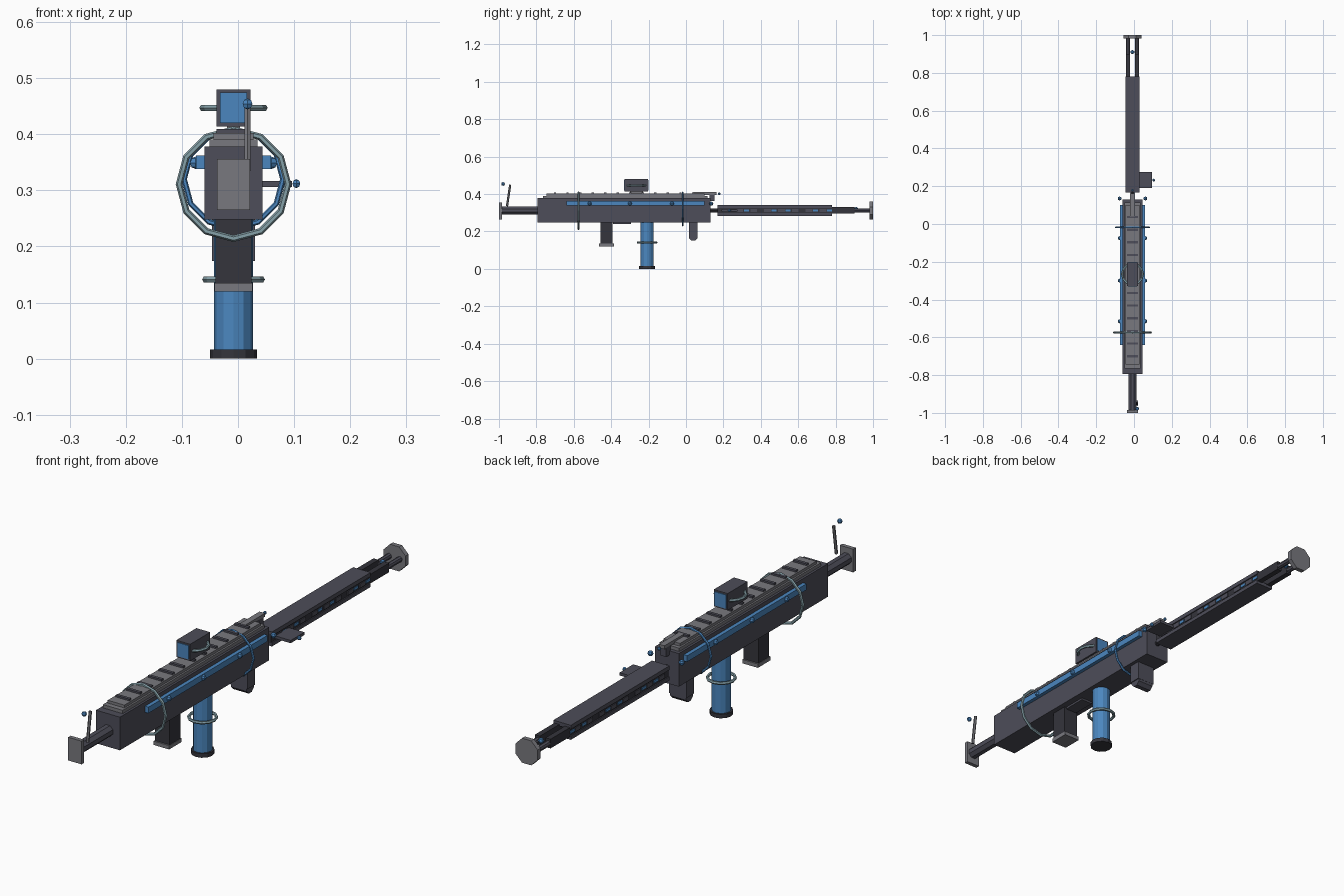
import bpy, math
from mathutils import Vector

if "Cube" in bpy.data.objects:
    bpy.data.objects.remove(bpy.data.objects["Cube"])

CX = -0.008  # centre line of the body


def material(name, rgb):
    m = bpy.data.materials.new(name)
    m.diffuse_color = (*rgb, 1)
    m.use_nodes = True
    m.node_tree.nodes["Principled BSDF"].inputs["Base Color"].default_value = m.diffuse_color
    return m


DARK = material("dark", (0.075, 0.075, 0.10))
BLACK = material("black", (0.035, 0.035, 0.045))
GREY = material("grey", (0.19, 0.19, 0.21))
BLUE = material("blue", (0.07, 0.24, 0.52))
PALE = material("pale", (0.24, 0.36, 0.40))


def finish(name, mat):
    o = bpy.context.object
    o.name = name
    o.data.materials.append(mat)
    return o


def box(name, x, y, z, mat):
    """Box from (min, max) pairs."""
    c = [(a + b) / 2 for a, b in (x, y, z)]
    bpy.ops.mesh.primitive_cube_add(size=1, location=c)
    o = finish(name, mat)
    o.scale = [b - a for a, b in (x, y, z)]
    return o


def cbox(name, half, y, z, mat):
    """Box centred on the body line."""
    return box(name, (CX - half, CX + half), y, z, mat)


def rod(name, a, b, r, mat, sides=8, r2=None, turn=0.0):
    a, b = Vector(a), Vector(b)
    d = b - a
    bpy.ops.mesh.primitive_cone_add(vertices=sides, radius1=r, radius2=r if r2 is None else r2,
                                    depth=d.length, location=(a + b) / 2)
    o = finish(name, mat)
    o.rotation_mode = 'QUATERNION'
    o.rotation_quaternion = d.to_track_quat('Z', 'Y')
    if turn:
        for v in o.data.vertices:
            x, y = v.co.x, v.co.y
            v.co.x = x * math.cos(turn) - y * math.sin(turn)
            v.co.y = x * math.sin(turn) + y * math.cos(turn)
    return o


def ring(name, loc, r, minor, mat, upright=False):
    bpy.ops.mesh.primitive_torus_add(major_segments=12, minor_segments=6, major_radius=r,
                                     minor_radius=minor, location=loc,
                                     rotation=(math.pi / 2 if upright else 0, 0, 0))
    return finish(name, mat)


def knob(name, loc, r=0.010):
    bpy.ops.mesh.primitive_uv_sphere_add(segments=6, ring_count=4, radius=r, location=loc)
    return finish(name, BLUE)


# Receiver body and stepped top rail
cbox("body", 0.052, (-0.795, 0.13), (0.248, 0.378), DARK)
cbox("rail_base", 0.043, (-0.765, 0.115), (0.378, 0.391), GREY)
cbox("rail_top", 0.036, (-0.745, 0.10), (0.391, 0.402), GREY)
for i in range(12):
    y = -0.70 + i * 0.067
    cbox("rail_rib", 0.030, (y - 0.006, y + 0.006), (0.400, 0.409), DARK)

# Side strips with bolts
for s in (-1, 1):
    x = CX + s * 0.059
    box("side_strip", (x - 0.008, x + 0.008), (-0.64, 0.10), (0.338, 0.362), BLUE)
    for y in (-0.515, -0.30, -0.075, 0.135):
        knob("strip_bolt", (CX + s * 0.068, y, 0.349), 0.011)

# Energy rings
ring("rear_ring", (CX, -0.575, 0.311), 0.097, 0.006, PALE, True)
ring("front_ring", (CX, -0.018, 0.320), 0.088, 0.005, BLUE, True)
ring("grip_ring", (CX, -0.208, 0.141), 0.050, 0.006, PALE)
ring("scope_ring", (CX, -0.265, 0.447), 0.055, 0.006, PALE)

# Scope
cbox("scope_mount", 0.012, (-0.30, -0.23), (0.400, 0.418), GREY)
cbox("scope_body", 0.030, (-0.328, -0.204), (0.414, 0.480), DARK)
for y in (-0.329, -0.203):
    cbox("scope_lens", 0.024, (y - 0.002, y + 0.002), (0.420, 0.474), BLUE)

# Stock tube, butt plate, antenna
rod("stock_tube", (CX, -0.99, 0.312), (CX, -0.79, 0.312), 0.023, DARK, 8, turn=math.pi / 8)
cbox("butt_plate", 0.029, (-1.0, -0.984), (0.265, 0.356), GREY)
rod("antenna", (0.017, -0.957, 0.335), (0.017, -0.940, 0.450), 0.006, GREY, 6)
knob("antenna_tip", (0.017, -0.978, 0.454))

# Magazine, trigger strip, main grip
cbox("magazine", 0.032, (-0.458, -0.392), (0.134, 0.25), BLACK)
cbox("magazine_base", 0.034, (-0.464, -0.386), (0.120, 0.135), GREY)
cbox("trigger_strip", 0.025, (-0.39, -0.295), (0.240, 0.25), DARK)
rod("main_grip", (CX, -0.208, 0.012), (CX, -0.208, 0.25), 0.035, BLUE, 12)
rod("grip_cap", (CX, -0.208, 0.0), (CX, -0.208, 0.016), 0.042, BLACK, 12)

# Foregrip with rounded end
cbox("foregrip", 0.038, (0.016, 0.062), (0.174, 0.25), DARK)
rod("foregrip_end", (CX - 0.034, 0.039, 0.173), (CX + 0.034, 0.039, 0.173), 0.024, DARK, 8,
    turn=math.pi / 8)

# Front sight bracket
cbox("sight_bar", 0.012, (0.04, 0.162), (0.396, 0.410), GREY)
cbox("sight_post", 0.012, (0.125, 0.152), (0.362, 0.398), DARK)
knob("sight_tip", (CX, 0.178, 0.402), 0.007)

# Barrel: link, plates, twin rails, vents
rod("barrel_link", (CX, 0.12, 0.312), (CX, 0.19, 0.312), 0.010, BLACK, 8)
cbox("barrel_top_plate", 0.038, (0.168, 0.78), (0.325, 0.341), DARK)
cbox("barrel_bottom_plate", 0.038, (0.168, 0.78), (0.284, 0.299), DARK)
for s in (-1, 1):
    x = CX + s * 0.023
    box("barrel_rail", (x - 0.011, x + 0.011), (0.168, 0.90), (0.295, 0.331), BLACK)
    rod("muzzle_rod", (x, 0.89, 0.312), (x, 0.985, 0.312), 0.011, DARK, 8)
    xs = CX + s * 0.034
    for i in range(8):
        y = 0.22 + i * 0.074
        box("vent_block", (xs - 0.003, xs + 0.003), (y - 0.024, y + 0.012), (0.303, 0.320), DARK)
        if i % 3 != 2:
            box("vent_light", (xs - 0.003, xs + 0.003), (y + 0.016, y + 0.042), (0.307, 0.317), BLUE)
knob("barrel_light", (CX, 0.91, 0.320), 0.011)
rod("muzzle_disc", (CX, 0.982, 0.311), (CX, 1.0, 0.311), 0.052, GREY, 8, turn=math.pi / 8)

# Side charging handle
box("handle_plate", (0.028, 0.096), (0.19, 0.275), (0.306, 0.317), DARK)
knob("handle_knob", (0.104, 0.232, 0.312), 0.008)
